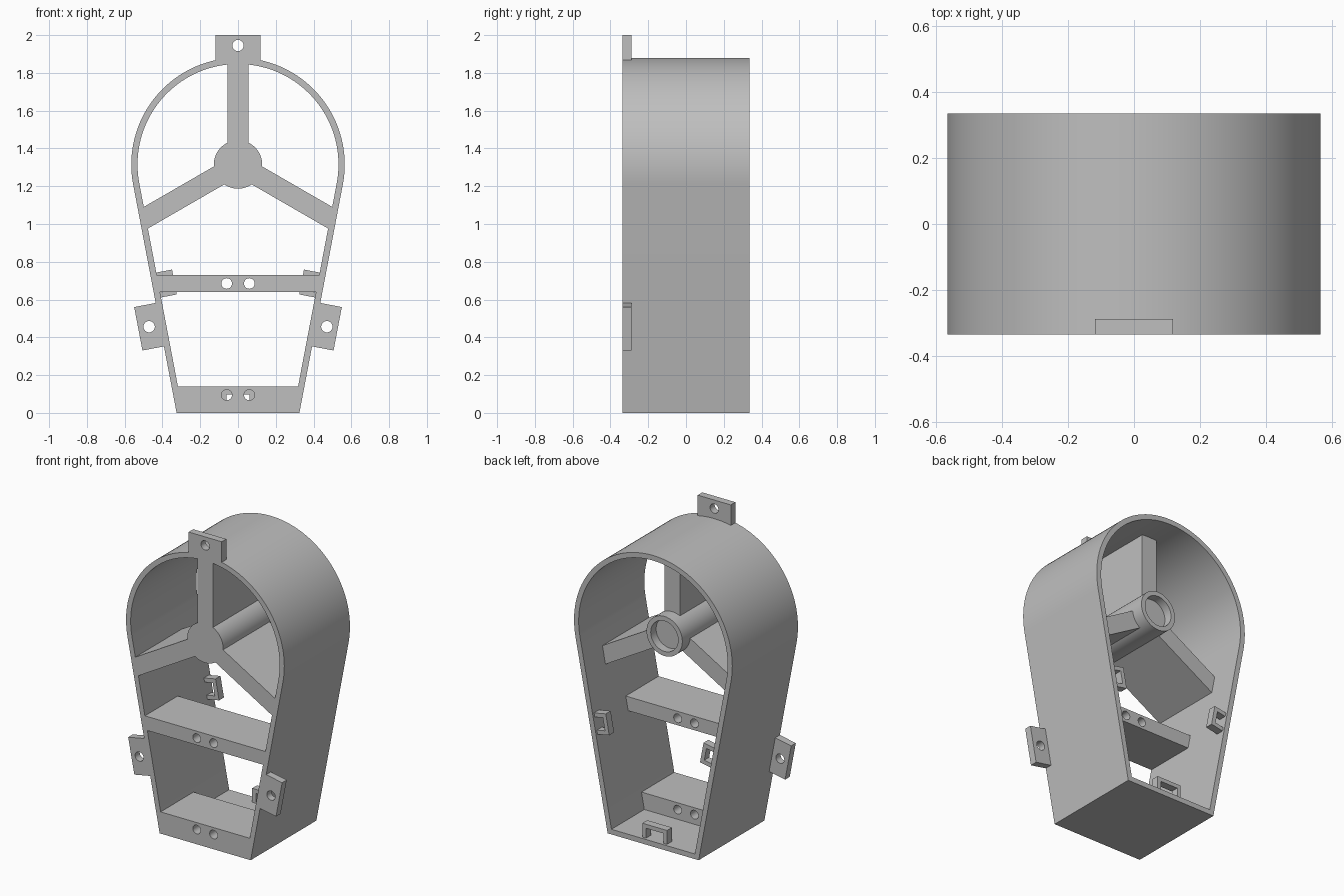
import bpy, bmesh
from math import sin, cos, pi, radians, acos, atan2, hypot

cube = bpy.data.objects.get("Cube")
if cube:
    bpy.data.objects.remove(cube, do_unlink=True)

# Main dimensions
FRONT, BACK = -0.335, 0.335
CENTRE, RADIUS, WALL = 1.315, 0.565, 0.033
BASE = 0.325
# Lean of the side walls, tangent to the arch
LEAN = atan2(CENTRE, BASE) - acos(RADIUS / hypot(BASE, CENTRE))

grey = bpy.data.materials.new("plain grey")
grey.use_nodes = True
colour = (0.52, 0.52, 0.52, 1)
grey.diffuse_color = colour
bsdf = grey.node_tree.nodes["Principled BSDF"]
bsdf.inputs["Base Color"].default_value = colour
bsdf.inputs["Roughness"].default_value = 0.7


def prism(name, loops, y0, y1):
    """Extrude x-z outlines along y; inner loops become openings."""
    curve = bpy.data.curves.new(name, "CURVE")
    curve.dimensions = "2D"
    curve.fill_mode = "BOTH"
    curve.extrude = (y1 - y0) / 2
    for loop in loops:
        spline = curve.splines.new("POLY")
        spline.points.add(len(loop) - 1)
        for point, (x, z) in zip(spline.points, loop):
            point.co = (x, z, 0, 1)
        spline.use_cyclic_u = True
    helper = bpy.data.objects.new(name + " outline", curve)
    bpy.context.collection.objects.link(helper)
    graph = bpy.context.evaluated_depsgraph_get()
    mesh = bpy.data.meshes.new_from_object(helper.evaluated_get(graph))
    bpy.data.objects.remove(helper, do_unlink=True)
    bm = bmesh.new()
    bm.from_mesh(mesh)
    for v in bm.verts:
        x, z, depth = v.co
        v.co = (x, (y0 + y1) / 2 + depth, z)
    bmesh.ops.remove_doubles(bm, verts=bm.verts, dist=1e-5)
    bmesh.ops.recalc_face_normals(bm, faces=bm.faces)
    bm.to_mesh(mesh)
    bm.free()
    mesh.materials.clear()
    mesh.materials.append(grey)
    obj = bpy.data.objects.new(name, mesh)
    bpy.context.collection.objects.link(obj)
    bpy.ops.object.select_all(action="DESELECT")
    obj.select_set(True)
    bpy.context.view_layer.objects.active = obj
    bpy.ops.object.shade_smooth_by_angle(angle=radians(30))
    return obj


def circle(x, z, r, n=32):
    return [(x + r * cos(2 * pi * i / n), z + r * sin(2 * pi * i / n)) for i in range(n)]


def wall_x(z, inset):
    """Half width of the shell at a height, inset from the outer skin."""
    return (RADIUS - inset - (CENTRE - z) * sin(LEAN)) / cos(LEAN)


def arch(inset, floor, n=72):
    r = RADIUS - inset
    angles = [-LEAN + (pi + 2 * LEAN) * i / n for i in range(n + 1)]
    x = wall_x(floor, inset)
    return [(-x, floor), (x, floor)] + [(r * cos(a), CENTRE + r * sin(a)) for a in angles]


def on_wall(points, z, inset, side):
    """Place (along, inward) points on a leaning wall."""
    x0 = wall_x(z, inset)
    return [(side * (x0 + u * sin(LEAN) - v * cos(LEAN)), z + u * cos(LEAN) + v * sin(LEAN))
            for u, v in points]


# Outer shell
prism("shell", [arch(0, 0), arch(WALL, WALL)], FRONT, BACK)


# Cross beams with paired screw holes
def beam(name, low, high, hole_z):
    inset = WALL - 0.006
    a, b = wall_x(low, inset), wall_x(high, inset)
    prism(name, [[(-a, low), (a, low), (b, high), (-b, high)],
                 circle(-0.06, hole_z, 0.028), circle(0.06, hole_z, 0.028)], FRONT, 0.0)


beam("lower_beam", 0.02, 0.14, 0.095)
beam("middle_beam", 0.64, 0.73, 0.685)

# Hub with a shallow socket at the back
prism("hub", [circle(0, CENTRE, 0.128, 48)], FRONT, 0.165)
prism("hub_socket_rim", [circle(0, CENTRE, 0.128, 48), circle(0, CENTRE, 0.098, 48)], 0.165, 0.22)


# Three spokes, each cut to the wall it meets
def spoke(name, angle, wall_angle, half=0.055):
    dx, dz = cos(angle), sin(angle)
    nx, nz = cos(wall_angle), sin(wall_angle)
    points = []
    for s in (-half, half):
        ox, oz = -dz * s, dx * s
        reach = (RADIUS - WALL * 0.7 - nx * ox - nz * oz) / (nx * dx + nz * dz)
        pair = [(ox + d * dx, CENTRE + oz + d * dz) for d in (0.05, reach)]
        points += pair if s < 0 else pair[::-1]
    prism(name, [points], FRONT, 0.14)


spoke("top_spoke", pi / 2, pi / 2)
spoke("left_spoke", -pi / 6, -LEAN)
spoke("right_spoke", pi + pi / 6, pi + LEAN)

# Mounting tabs
TAB_BACK = FRONT + 0.047
prism("top_tab", [[(-0.118, 1.86), (0.118, 1.86), (0.118, 2.0), (-0.118, 2.0)],
                  circle(0, 1.945, 0.03)], FRONT, TAB_BACK)
tab = [(-0.117, 0.015), (0.117, 0.015), (0.117, -0.116), (-0.117, -0.116)]
for side, label in ((1, "left"), (-1, "right")):
    prism(label + "_tab", [on_wall(tab, 0.467, 0, side),
                           on_wall(circle(0, -0.0575, 0.03), 0.467, 0, side)], FRONT, TAB_BACK)


# Rear loop brackets on the walls and floor
def bracket(half, height, t=0.026):
    inner = half - t
    return [(-half, -0.006), (-half, height), (half, height), (half, -0.006),
            (inner, -0.006), (inner, height - t), (-inner, height - t), (-inner, -0.006)]


for side, label in ((1, "left"), (-1, "right")):
    prism(label + "_bracket", [on_wall(bracket(0.067, 0.085), 0.677, WALL, side)], 0.27, 0.32)
prism("floor_bracket", [[(x, z + WALL) for x, z in bracket(0.088, 0.09)]], 0.27, 0.32)
